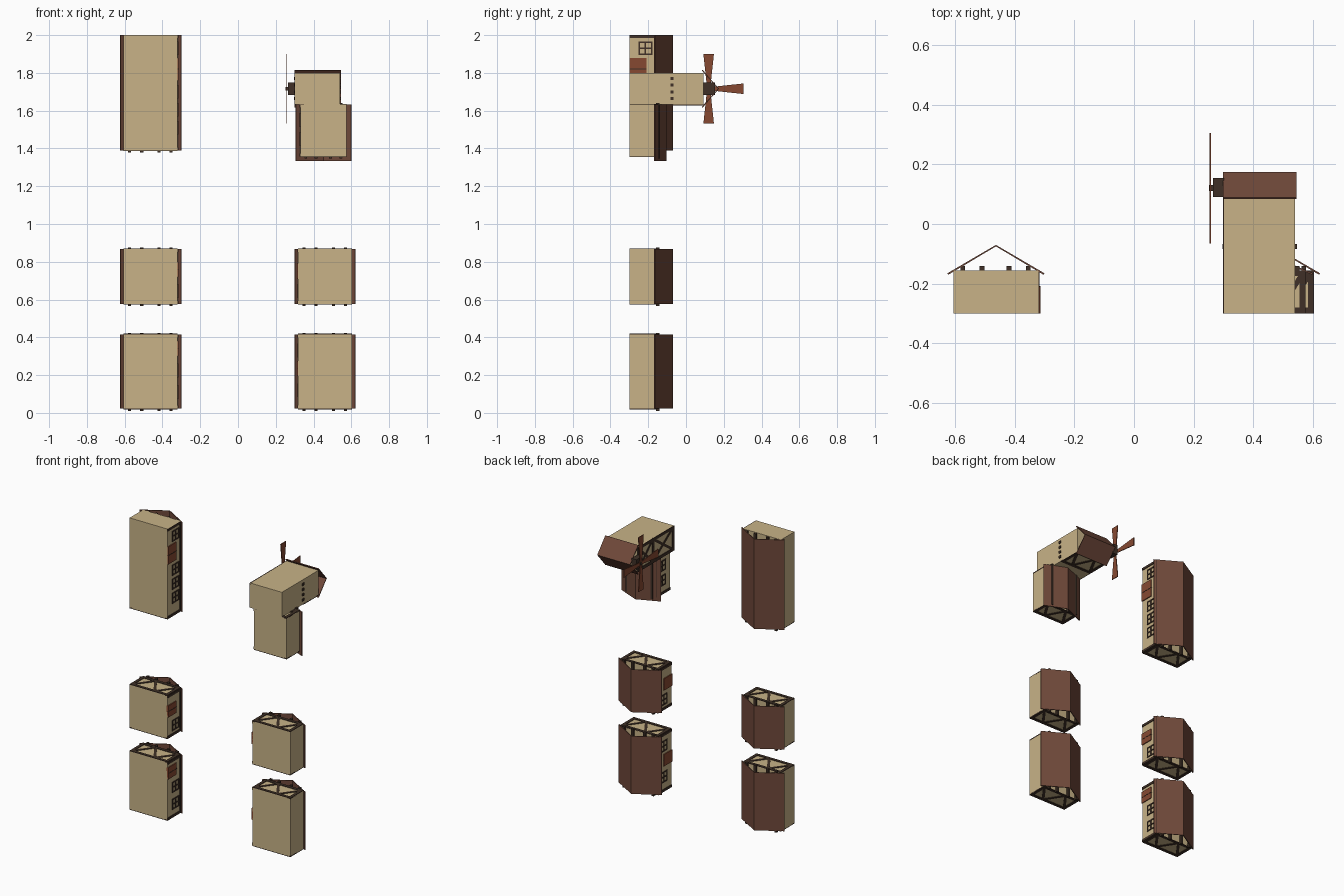
import bpy, bmesh
from mathutils import Vector, Matrix

if "Cube" in bpy.data.objects:
    bpy.data.objects.remove(bpy.data.objects["Cube"])


def material(name, rgb):
    m = bpy.data.materials.new(name)
    m.diffuse_color = (*rgb, 1)
    m.use_nodes = True
    m.node_tree.nodes["Principled BSDF"].inputs["Base Color"].default_value = m.diffuse_color
    return m


PLASTER = material("plaster", (0.58, 0.45, 0.245))
ROOF = material("roof_brown", (0.16, 0.066, 0.042))
TIMBER = material("dark_timber", (0.05, 0.03, 0.02))
WOOD = material("red_wood", (0.24, 0.066, 0.031))


class Part:
    """Collects boxes and bars into one mesh object."""

    def __init__(self, name, mat):
        self.name, self.mat, self.bm = name, mat, bmesh.new()

    def box(self, lo, hi):
        lo, hi = Vector(lo), Vector(hi)
        m = Matrix.Translation((lo + hi) / 2) @ Matrix.Diagonal((*(hi - lo), 1))
        bmesh.ops.create_cube(self.bm, size=1, matrix=m)

    def bar(self, a, b, normal, width=0.02, thick=0.008):
        a, b, n = Vector(a), Vector(b), Vector(normal)
        d = b - a
        rot = Matrix((d.normalized(), n.cross(d).normalized(), n)).transposed().to_4x4()
        m = Matrix.Translation((a + b) / 2) @ rot @ Matrix.Diagonal((d.length, width, thick, 1))
        bmesh.ops.create_cube(self.bm, size=1, matrix=m)

    def prism(self, profile, depth):
        faces = [self.bm.verts.new(p) for p in profile]
        f = self.bm.faces.new(faces)
        r = bmesh.ops.extrude_face_region(self.bm, geom=[f])
        vs = [v for v in r["geom"] if isinstance(v, bmesh.types.BMVert)]
        bmesh.ops.translate(self.bm, verts=vs, vec=depth)

    def done(self):
        bmesh.ops.recalc_face_normals(self.bm, faces=self.bm.faces)
        me = bpy.data.meshes.new(self.name)
        self.bm.to_mesh(me)
        self.bm.free()
        me.materials.append(self.mat)
        bpy.context.collection.objects.link(bpy.data.objects.new(self.name, me))


def window(part, x, y, z, s=0.065):
    """Frame with a cross of glazing bars on a wall facing x."""
    h, t = s / 2, 0.004
    for k in (-1, 0, 1):
        w = 0.004
        part.box((x - t, y + k * h - w, z - h - w), (x + t, y + k * h + w, z + h + w))
        part.box((x - t, y - h - w, z + k * h - w), (x + t, y + h + w, z + k * h + w))


def framing(part, x0, x1, y0, y1, z):
    """Timber border and slanted braces on a gable wall facing z."""
    n, i = (0, 0, 1), 0.01
    a, b, c, d = x0 + i, x1 - i, y0 + i, y1 - i
    for p, q in (((x0, c), (x1, c)), ((x0, d), (x1, d)), ((a, y0), (a, y1)), ((b, y0), (b, y1))):
        part.bar((*p, z), (*q, z), n)
    w = x1 - x0
    for p, q in (((a, c), (x0 + 0.36 * w, d)), ((x0 + 0.36 * w, d), (x0 + 0.64 * w, c)),
                 ((x0 + 0.64 * w, c), (b, d))):
        part.bar((*p, z), (*q, z), n, 0.017, 0.007)


GROUND, EAVE, THICK = -0.30, -0.155, 0.005


def house(name, x0, x1, z0, z1, side, doors, windows, top_frame=True, ridge=-0.07,
          over=0.0, lean=0.02):
    body = Part(name + "_walls", PLASTER)
    body.box((x0, GROUND, z0), (x1, EAVE, z1))
    body.done()

    # Thin open roof with the ridge along z
    roof = Part(name + "_roof", ROOF)
    mid, e, t = (x0 + x1) / 2, -0.165, THICK
    za, zb = z0 - over, z1
    roof.prism([(x0 - lean, e, za), (mid, ridge, za), (x1 + lean, e, za),
                (x1 + lean - 0.003, e - t, za), (mid, ridge - t, za),
                (x0 - lean + 0.003, e - t, za)], (0, 0, zb - za))
    roof.done()

    # Ceiling beams, gable frames and street wall posts
    wood = Part(name + "_timber", TIMBER)
    for f in (0.11, 0.335, 0.655, 0.88):
        x = x0 + f * (x1 - x0)
        wood.box((x - 0.008, EAVE - 0.003, max(0, z0 - 0.012)),
                 (x + 0.008, EAVE + 0.015, z1 + (0.009 if top_frame else -0.002)))
    framing(wood, x0, x1, GROUND, EAVE, z0)
    if top_frame:
        framing(wood, x0, x1, GROUND, EAVE, z1)
    xs = x1 if side > 0 else x0
    for z in (z0 + 0.008, z1 - 0.008):
        wood.box((xs - 0.004, GROUND, z - 0.008), (xs + 0.004, EAVE, z + 0.008))
    wood.box((xs - 0.004, EAVE - 0.015, z0), (xs + 0.004, EAVE, z1))
    for z in windows:
        window(wood, xs, -0.215, z)
    for z, h in doors:
        wood.box((xs - 0.004, GROUND, z - 0.002), (xs + 0.0065 * side + 0.001, -0.208, z + 0.002))
    wood.done()

    # Doors
    if doors:
        door = Part(name + "_door", WOOD)
        for z, h in doors:
            door.box((xs - 0.006, GROUND, z - h), (xs + 0.006, -0.21, z + h))
        door.done()


# Row houses on both sides of the street
LX, RX = (-0.605, -0.32), (0.318, 0.603)
house("long_house", *LX, 1.39, 2.0, 1, [(1.82, 0.06)], [1.93, 1.70, 1.605, 1.51], False)
house("left_small_house", *LX, 0.577, 0.867, 1, [(0.76, 0.04)], [0.645])
house("left_large_house", *LX, 0.022, 0.415, 1, [(0.34, 0.04)], [0.225, 0.11])
house("right_small_house", *RX, 0.577, 0.867, -1, [(0.75, 0.04)], [0.645])
house("right_large_house", *RX, 0.022, 0.415, -1, [(0.235, 0.04)], [0.33, 0.12])

# Low annex beside the mill tower
house("annex", 0.33, 0.575, 1.358, 1.632, -1, [], [1.55, 1.45], True, -0.103, 0.024, 0.025)

# Mill tower
X0, X1, Z0, Z1, TOP = 0.302, 0.54, 1.632, 1.80, 0.092
tower = Part("mill_tower", PLASTER)
tower.box((X0, GROUND, Z0), (X1, TOP, Z1))
tower.done()

# Tower floor beams and bracing
t = Part("mill_timber", TIMBER)
for z in (1.665, 1.70, 1.735, 1.77):
    t.box((X0 - 0.005, -0.083, z - 0.008), (X1 + 0.006, -0.067, z + 0.008))
framing(t, X0, X1, -0.07, TOP, Z0)
for y in (GROUND + 0.01, -0.075, TOP - 0.01):
    t.bar((X0, y, Z0), (X0, y, Z1), (1, 0, 0))
for z in (Z0 + 0.01, Z1 - 0.01):
    t.bar((X0, GROUND, z), (X0, TOP, z), (1, 0, 0))
for a, b in ((-0.29, -0.08), (-0.07, 0.08)):
    t.bar((X0, a, Z0 + 0.01), (X0, b, Z1 - 0.01), (1, 0, 0), 0.017, 0.007)
    t.bar((X0, b, Z0 + 0.01), (X0, a, Z1 - 0.01), (1, 0, 0), 0.017, 0.006)
t.done()

# Open cap roof with the ridge along x
MID = (Z0 + Z1) / 2
cap = Part("mill_cap", ROOF)
cap.prism([(0.298, 0.088, 1.816), (0.298, 0.175, MID), (0.298, 0.088, 1.616),
           (0.298, 0.083, 1.619), (0.298, 0.169, MID), (0.298, 0.083, 1.813)], (0.247, 0, 0))
cap.done()

# Sail hub
CY = 0.12
hub = Part("sail_hub", TIMBER)
hub.box((0.265, CY - 0.03, MID - 0.034), (0.302, CY + 0.034, MID + 0.034))
hub.box((0.252, CY - 0.01, MID - 0.01), (0.27, CY + 0.01, MID + 0.01))
hub.done()

# Four sails widening outward
sails = Part("sails", WOOD)
for u, v in ((1, 0), (0, 1), (-1, 0), (0, -1)):
    pts = [(0.0, 0.008), (0.185, 0.028), (0.185, -0.028), (0.0, -0.008)]
    sails.prism([(0.253, CY + r * u - s * v, MID + r * v + s * u) for r, s in pts],
                (0.005, 0, 0))
sails.done()
